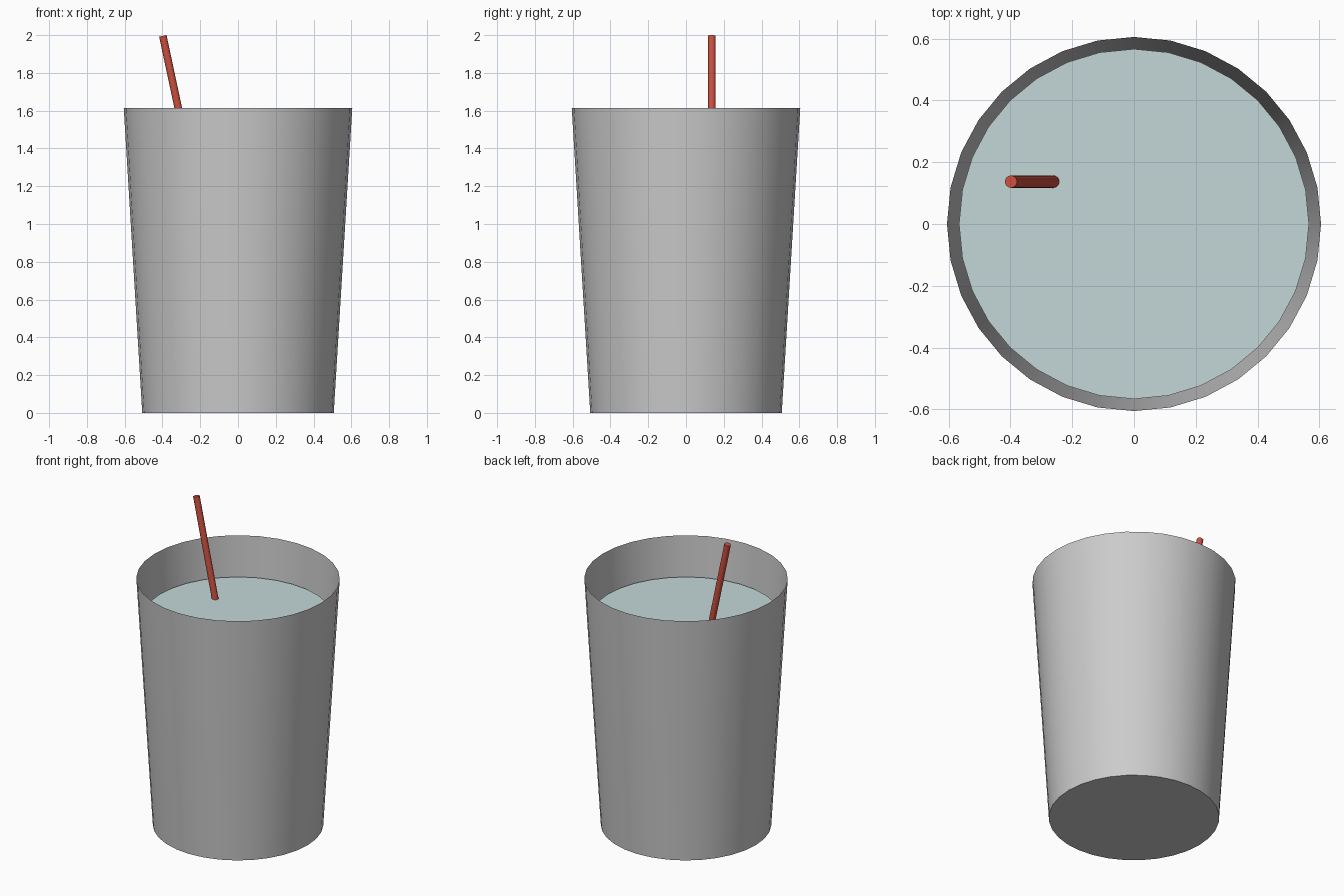
import bpy, bmesh
from mathutils import Vector

if "Cube" in bpy.data.objects:
    bpy.data.objects.remove(bpy.data.objects["Cube"])


def frustum(name, r_bottom, r_top, start, end, sides, open_top=False, color=None):
    """Tapered cylinder running from start to end."""
    start, end = Vector(start), Vector(end)
    axis = end - start
    bm = bmesh.new()
    bmesh.ops.create_cone(bm, cap_ends=True, segments=sides, radius1=r_bottom,
                          radius2=r_top, depth=axis.length)
    if open_top:
        bm.normal_update()
        caps = [f for f in bm.faces if f.normal.z > 0.9]
        bmesh.ops.delete(bm, geom=caps, context='FACES_ONLY')
    mesh = bpy.data.meshes.new(name)
    bm.to_mesh(mesh)
    bm.free()
    obj = bpy.data.objects.new(name, mesh)
    bpy.context.collection.objects.link(obj)
    obj.location = (start + end) / 2
    obj.rotation_euler = Vector((0, 0, 1)).rotation_difference(axis).to_euler()
    if color:
        mat = bpy.data.materials.new(name + "_color")
        mat.diffuse_color = (*color, 1)
        mat.use_nodes = True
        mat.node_tree.nodes["Principled BSDF"].inputs["Base Color"].default_value = mat.diffuse_color
        mesh.materials.append(mat)
    bpy.ops.object.select_all(action='DESELECT')
    obj.select_set(True)
    bpy.context.view_layer.objects.active = obj
    bpy.ops.object.shade_smooth_by_angle()
    return obj


# Thin tapered cup with a closed base and an open rim
frustum("cup", 0.507, 0.605, (0, 0, 0), (0, 0, 1.615), 32, open_top=True)

# Drink filling the cup to below the rim
frustum("drink", 0.485, 0.566, (0, 0, 0.03), (0, 0, 1.36), 32, color=(0.55, 0.68, 0.69))

# Straw leaning to the left
frustum("straw", 0.02, 0.02, (0.02, 0.137, 0.04), (-0.398, 0.137, 1.996), 16,
        color=(0.6, 0.08, 0.05))
